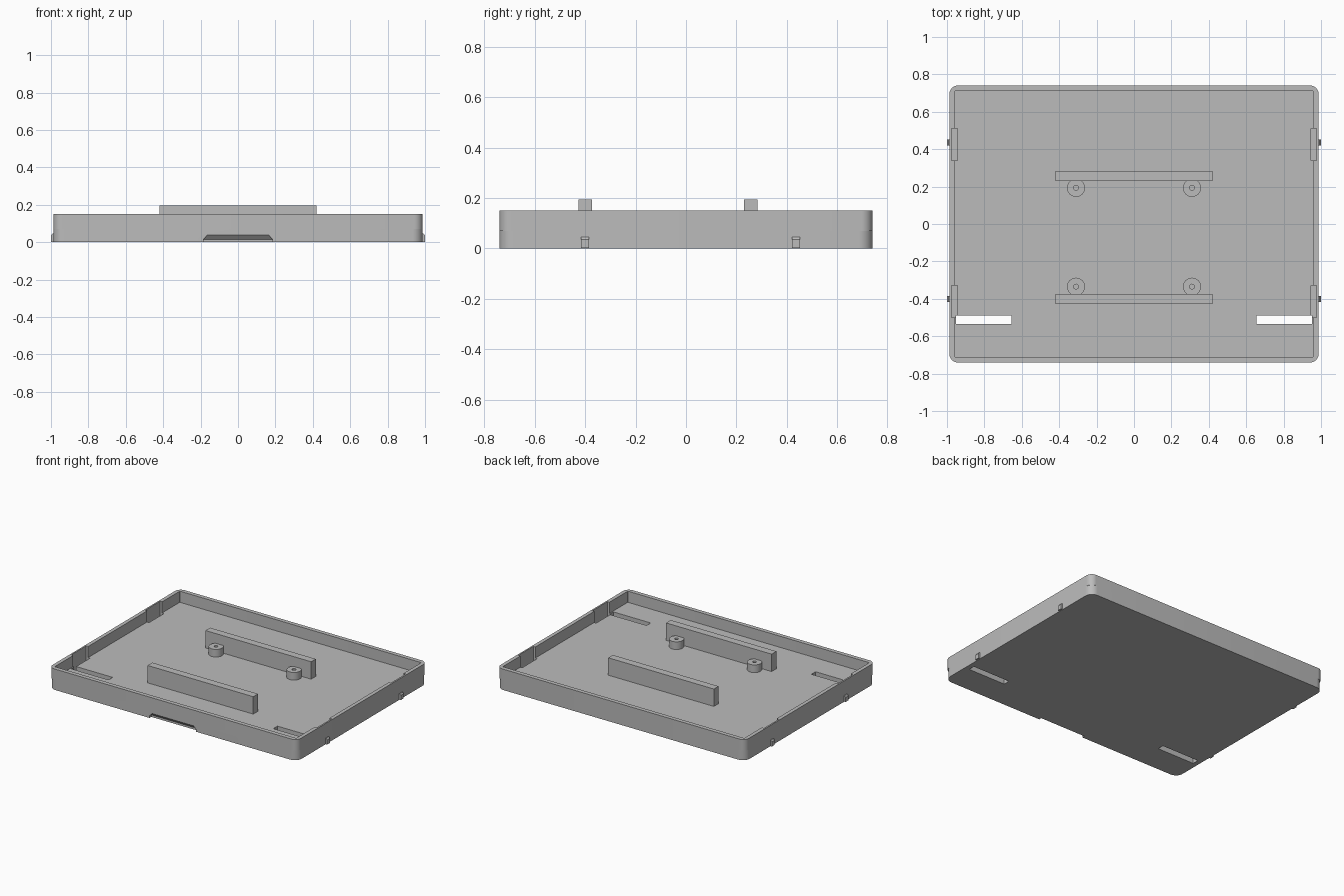
import bpy, bmesh, math

if "Cube" in bpy.data.objects:
    bpy.data.objects.remove(bpy.data.objects["Cube"])

grey = bpy.data.materials.new("plain grey")
grey.diffuse_color = (0.5, 0.5, 0.5, 1)
grey.use_nodes = True
grey.node_tree.nodes["Principled BSDF"].inputs["Base Color"].default_value = grey.diffuse_color


def make(name, bm):
    bmesh.ops.recalc_face_normals(bm, faces=bm.faces[:])
    me = bpy.data.meshes.new(name)
    bm.to_mesh(me)
    bm.free()
    ob = bpy.data.objects.new(name, me)
    bpy.context.collection.objects.link(ob)
    me.materials.append(grey)
    return ob


def loft(name, rings):
    """Closed solid skinned through rings of equal point count."""
    bm = bmesh.new()
    loops = [[bm.verts.new(p) for p in r] for r in rings]
    n = len(loops[0])
    for a, b in zip(loops, loops[1:]):
        for i in range(n):
            j = (i + 1) % n
            bm.faces.new((a[i], a[j], b[j], b[i]))
    bm.faces.new(loops[0][::-1])
    bm.faces.new(loops[-1])
    return make(name, bm)


def rect(x0, x1, y0, y1, z):
    return [(x0, y0, z), (x1, y0, z), (x1, y1, z), (x0, y1, z)]


def box(name, x0, x1, y0, y1, z0, z1):
    x0, x1 = sorted((x0, x1))
    return loft(name, [rect(x0, x1, y0, y1, z0), rect(x0, x1, y0, y1, z1)])


def rounded(hx, hy, r, z, seg=8):
    pts = []
    for k, (sx, sy) in enumerate([(1, 1), (-1, 1), (-1, -1), (1, -1)]):
        for i in range(seg + 1):
            a = math.pi / 2 * (k + i / seg)
            pts.append((sx * (hx - r) + r * math.cos(a), sy * (hy - r) + r * math.sin(a), z))
    return pts


def circle(x, y, r, z, n=32):
    return [(x + r * math.cos(2 * math.pi * i / n), y + r * math.sin(2 * math.pi * i / n), z)
            for i in range(n)]


def cut(ob, cutter):
    m = ob.modifiers.new("cut", 'BOOLEAN')
    m.operation = 'DIFFERENCE'
    m.solver = 'EXACT'
    m.object = cutter
    bpy.context.view_layer.objects.active = ob
    bpy.ops.object.modifier_apply(modifier=m.name)
    bpy.data.objects.remove(cutter)


def smooth(ob):
    bpy.ops.object.select_all(action='DESELECT')
    ob.select_set(True)
    bpy.context.view_layer.objects.active = ob
    bpy.ops.object.shade_smooth_by_angle(angle=math.radians(30))


HX, HY, FLOOR, RIM = 0.987, 0.74, 0.07, 0.15

# Tray shell: thick base with slightly rounder corners, thin rim above
tray = loft("tray", [
    rounded(HX, HY, 0.055, 0), rounded(HX, HY, 0.055, FLOOR),
    rounded(HX, HY, 0.045, FLOOR), rounded(HX, HY, 0.045, RIM),
    rounded(0.96, 0.71, 0.004, RIM), rounded(0.96, 0.71, 0.004, FLOOR)])

for s in (-1, 1):
    # Through slots near the front corners
    cut(tray, box("slot_cutter", s * 0.655, s * 0.952, -0.535, -0.488, -0.1, 0.3))
    # Pockets that thin the side walls behind the clips
    for y0, y1 in ((0.34, 0.51), (-0.50, -0.33)):
        cut(tray, box("pocket_cutter", s * 0.945, s * 0.976, y0, y1, 0.02, 0.3))

# Finger notch under the front edge
cut(tray, loft("notch_cutter", [
    rect(-0.185, 0.185, -0.8, -HY + 0.02, -0.05),
    rect(-0.185, 0.185, -0.8, -HY + 0.02, 0.015),
    rect(-0.165, 0.165, -0.8, -HY, 0.037)]))
smooth(tray)

# Clip nubs on the outer sides
for s, side in ((-1, "left"), (1, "right")):
    for y, end in ((0.437, "rear"), (-0.40, "front")):
        a, b, c = sorted((s * 0.98, s * 1.0)) + [s * 0.992]
        top = sorted((s * 0.98, c))
        loft(f"clip_nub_{end}_{side}", [
            rect(a, b, y - 0.016, y + 0.016, 0.002),
            rect(a, b, y - 0.016, y + 0.016, 0.035),
            rect(*top, y - 0.016, y + 0.016, 0.045)])

# Upright rails and screw bosses
for y0, y1, yb, end in ((0.23, 0.283, 0.193, "rear"), (-0.427, -0.373, -0.335, "front")):
    box(f"rail_{end}", -0.42, 0.42, y0, y1, FLOOR - 0.01, 0.195)
    for s, side in ((-1, "left"), (1, "right")):
        x = s * 0.31
        boss = loft(f"boss_{end}_{side}", [
            circle(x, yb, 0.048, FLOOR - 0.01), circle(x, yb, 0.048, 0.125),
            circle(x, yb, 0.013, 0.125), circle(x, yb, 0.013, FLOOR)])
        smooth(boss)
